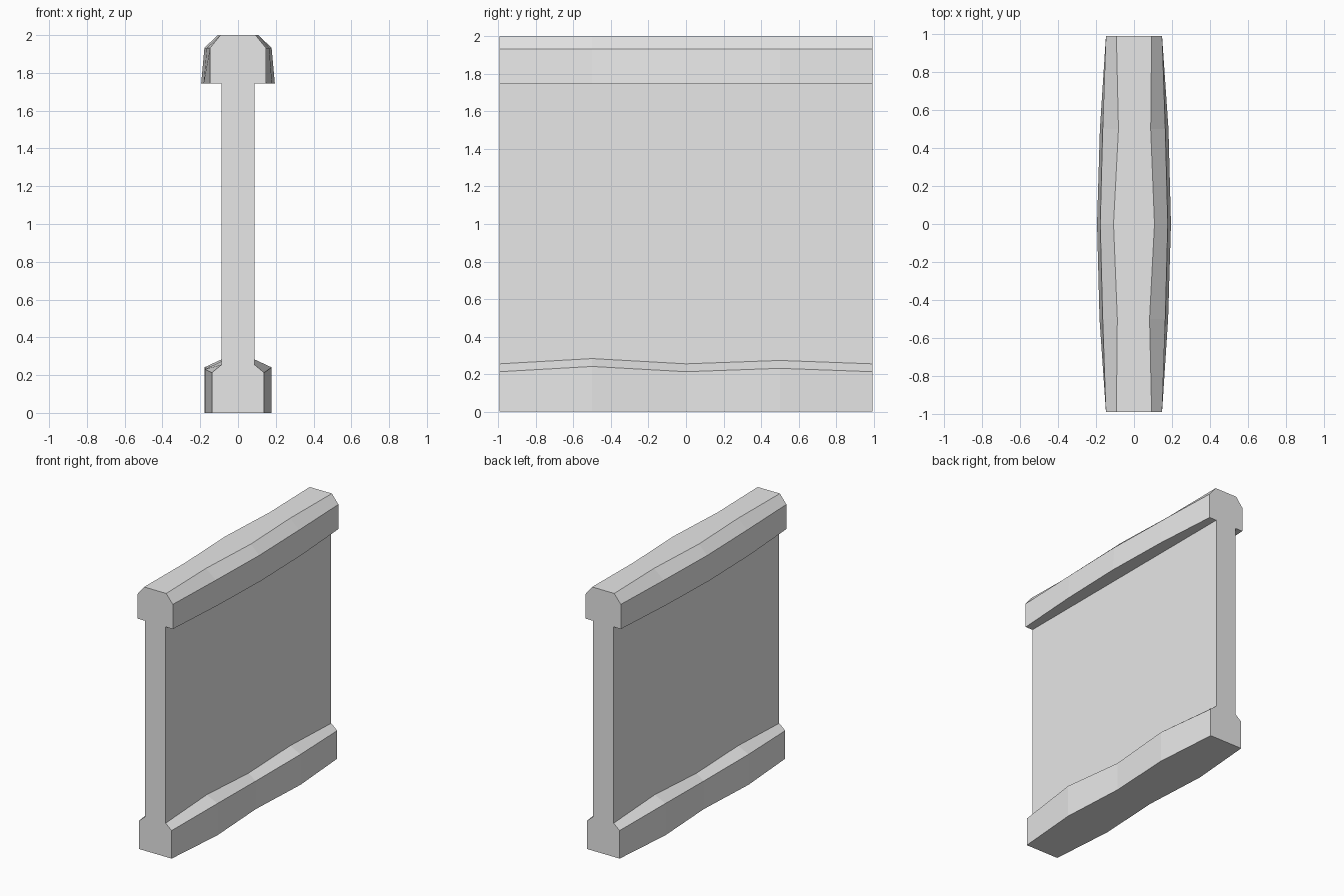
import bpy
import bmesh

if "Cube" in bpy.data.objects:
    bpy.data.objects.remove(bpy.data.objects["Cube"], do_unlink=True)

stone = bpy.data.materials.new("pale_grey_stone")
stone.use_nodes = True
stone.diffuse_color = (0.8, 0.8, 0.8, 1)
stone.node_tree.nodes["Principled BSDF"].inputs["Base Color"].default_value = (0.8, 0.8, 0.8, 1)

STATIONS = (-0.993, -0.5, 0, 0.5, 0.993)


def loft(name, half_profile):
    """Loft along y; half_profile(i) lists (x, z) upward for the +x side.
    The -x side is the same shape turned half a turn about z."""
    bm = bmesh.new()
    rings = []
    for i, y in enumerate(STATIONS):
        left = half_profile(i)
        right = half_profile(len(STATIONS) - 1 - i)
        ring = left + [(-x, z) for x, z in reversed(right)]
        rings.append([bm.verts.new((x, y, z)) for x, z in ring])
    count = len(rings[0])
    for a, b in zip(rings, rings[1:]):
        for k in range(count):
            n = (k + 1) % count
            bm.faces.new((a[k], a[n], b[n], b[k]))
    bm.faces.new(rings[0])
    bm.faces.new(rings[-1])
    bmesh.ops.recalc_face_normals(bm, faces=bm.faces)
    mesh = bpy.data.meshes.new(name)
    bm.to_mesh(mesh)
    bm.free()
    mesh.materials.append(stone)
    obj = bpy.data.objects.new(name, mesh)
    bpy.context.collection.objects.link(obj)
    return obj


# Thin wall slab standing on a wavy plinth with a sloped shoulder
plinth_width = (0.138, 0.178, 0.15, 0.175, 0.138)
plinth_rise = (0, 0.028, 0, 0.018, 0)


def wall_profile(i):
    w, rise = plinth_width[i], plinth_rise[i]
    return [(w, 0), (w, 0.213 + rise), (0.0875, 0.255 + rise), (0.0875, 1.745)]


# Chamfered coping that bulges in the middle
coping_foot = (0.148, 0.18, 0.195, 0.182, 0.148)
coping_shoulder = (0.148, 0.165, 0.178, 0.165, 0.148)
coping_top = (0.093, 0.082, 0.108, 0.088, 0.093)


def coping_profile(i):
    return [(coping_foot[i], 1.745), (coping_shoulder[i], 1.932), (coping_top[i], 2)]


loft("wall_and_plinth", wall_profile)
loft("coping", coping_profile)
